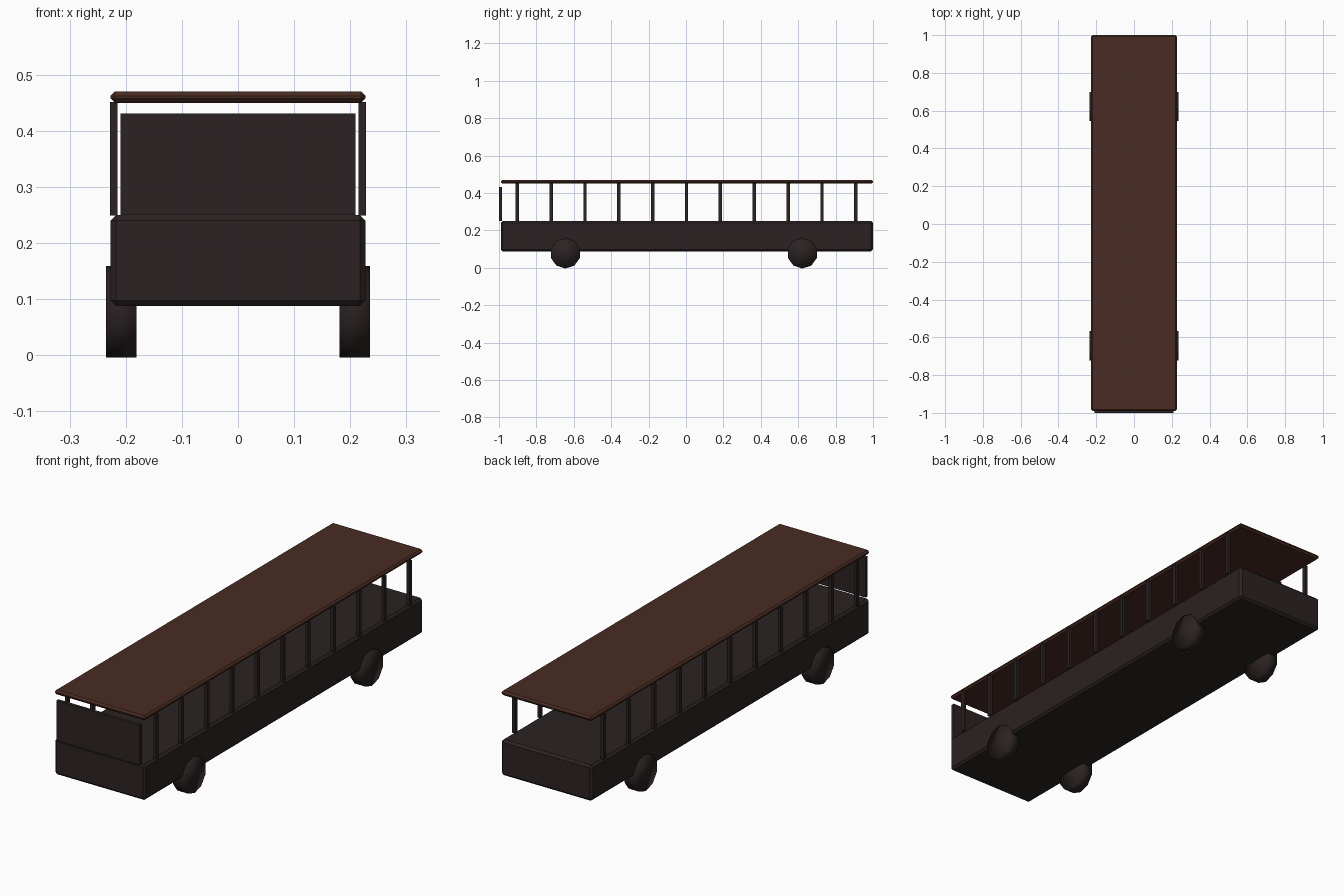
import bpy
import bmesh
from math import pi
from mathutils import Matrix, Vector

cube = bpy.data.objects.get("Cube")
if cube:
    bpy.data.objects.remove(cube, do_unlink=True)


def material(name, rgb):
    mat = bpy.data.materials.new(name)
    mat.use_nodes = True
    mat.diffuse_color = (*rgb, 1)
    mat.node_tree.nodes["Principled BSDF"].inputs["Base Color"].default_value = (*rgb, 1)
    return mat


dark = material("dark brown paint", (0.025, 0.016, 0.016))
rust = material("rust brown roof", (0.067, 0.025, 0.016))


def finish(name, bm, mat):
    mesh = bpy.data.meshes.new(name)
    bm.to_mesh(mesh)
    bm.free()
    mesh.materials.append(mat)
    obj = bpy.data.objects.new(name, mesh)
    bpy.context.collection.objects.link(obj)
    return obj


def box(name, low, high, mat, chamfer=0):
    low, high = Vector(low), Vector(high)
    bm = bmesh.new()
    place = Matrix.Translation((low + high) / 2) @ Matrix.Diagonal((*(high - low), 1))
    bmesh.ops.create_cube(bm, size=1, matrix=place)
    if chamfer:
        bmesh.ops.bevel(bm, geom=bm.edges[:], offset=chamfer, segments=1,
                        affect='EDGES', profile=0.5)
    return finish(name, bm, mat)


def wheel(name, x, y):
    # Ten-sided drum, shaded smooth all over, with a flat at the bottom
    bm = bmesh.new()
    place = Matrix.Translation((x, y, 0.0775)) @ Matrix.Rotation(pi / 2, 4, 'Y') \
        @ Matrix.Rotation(pi / 2, 4, 'Z')
    bmesh.ops.create_cone(bm, cap_ends=True, segments=10, radius1=0.0815,
                          radius2=0.0815, depth=0.054, matrix=place)
    for face in bm.faces:
        face.smooth = True
    return finish(name, bm, dark)


# Closed lower body, roof slab and front panel
box("body", (-0.227, -0.99, 0.088), (0.227, 1.0, 0.25), dark, 0.01)
box("roof", (-0.227, -0.99, 0.45), (0.227, 1.0, 0.47), rust, 0.0075)
box("front_panel", (-0.209, -1.0, 0.25), (0.209, -0.985, 0.431), dark)

# Roof posts and wheels on both sides
for side, x in (("left", 1), ("right", -1)):
    for i in range(11):
        y = 0.003 + (i - 5) * 0.181
        box(f"{side}_post_{i + 1}", (x * 0.2215 - 0.007, y - 0.009, 0.249),
            (x * 0.2215 + 0.007, y + 0.009, 0.451), dark)
    for end, y in (("front", -0.645), ("back", 0.622)):
        wheel(f"{end}_{side}_wheel", x * 0.208, y)
